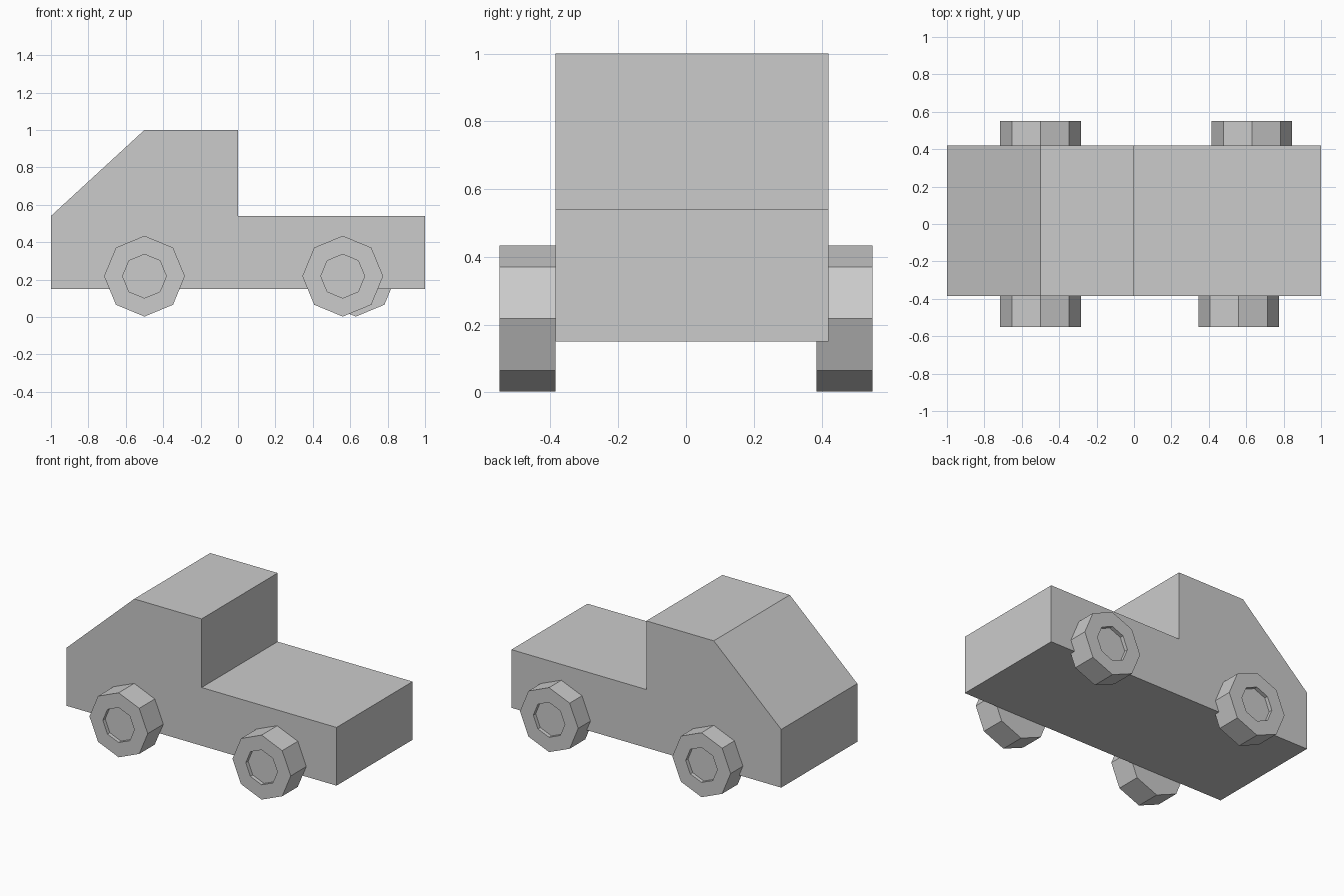
import bpy
import bmesh
from math import cos, sin, tau
from mathutils import Vector

default_cube = bpy.data.objects.get("Cube")
if default_cube:
    bpy.data.objects.remove(default_cube, do_unlink=True)

# Single plain grey
grey = bpy.data.materials.new("plain_grey")
grey.use_nodes = True
colour = (0.6, 0.6, 0.6, 1)
grey.diffuse_color = colour
grey.node_tree.nodes["Principled BSDF"].inputs["Base Color"].default_value = colour


def finish(name, bm):
    bmesh.ops.recalc_face_normals(bm, faces=bm.faces)
    mesh = bpy.data.meshes.new(name)
    bm.to_mesh(mesh)
    bm.free()
    mesh.materials.append(grey)
    obj = bpy.data.objects.new(name, mesh)
    bpy.context.collection.objects.link(obj)
    return obj


def extruded(name, profile, y0, y1):
    """Extrude an XZ outline from y0 to y1."""
    bm = bmesh.new()
    face = bm.faces.new([bm.verts.new((x, y0, z)) for x, z in profile])
    result = bmesh.ops.extrude_face_region(bm, geom=[face], use_keep_orig=True)
    moved = [v for v in result["geom"] if isinstance(v, bmesh.types.BMVert)]
    bmesh.ops.translate(bm, verts=moved, vec=Vector((0, y1 - y0, 0)))
    return finish(name, bm)


def wheel(name, x, side):
    """Octagonal tyre with a shallow recessed hub on its outer face."""
    bm = bmesh.new()
    # Rings run from the inner face, over the tread, down into the hub
    rings = []
    for radius, y in ((0.216, 0.385), (0.216, 0.55), (0.117, 0.55), (0.117, 0.525)):
        rings.append([bm.verts.new((x + radius * cos(tau * i / 8), side * y,
                                    0.218 + radius * sin(tau * i / 8)))
                      for i in range(8)])
    for a, b in zip(rings, rings[1:]):
        for i in range(8):
            j = (i + 1) % 8
            bm.faces.new((a[i], a[j], b[j], b[i]))
    bm.faces.new(rings[0])
    bm.faces.new(rings[-1])
    return finish(name, bm)


# Cab and flat bed as one solid
extruded("truck_body",
         [(-1, 0.15), (1, 0.15), (1, 0.54), (0, 0.54),
          (0, 1), (-0.5, 1), (-1, 0.54)], -0.385, 0.42)

# Wheels, with the rear pair slightly staggered
wheel("front_wheel_near", -0.5, -1)
wheel("front_wheel_far", -0.5, 1)
wheel("rear_wheel_near", 0.56, -1)
wheel("rear_wheel_far", 0.63, 1)
